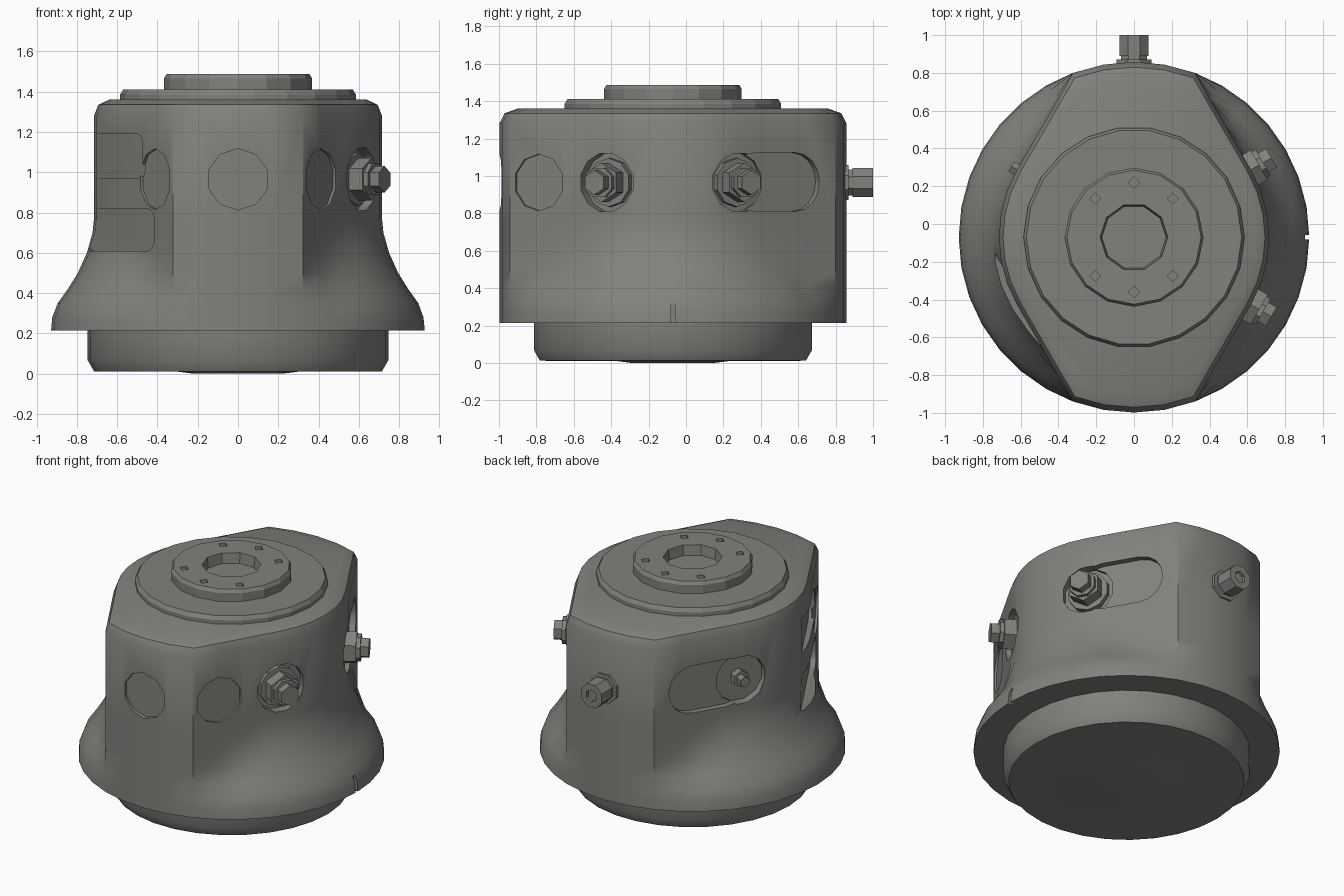
import bpy, bmesh
from math import sin, cos, pi, radians
from mathutils import Matrix, Vector

if "Cube" in bpy.data.objects:
    bpy.data.objects.remove(bpy.data.objects["Cube"])

CENTRE = Vector((0, -0.07, 0))
ZC = 0.965          # height of the ports
WALL = 0.715        # distance of the flat walls from the axis
RIM = 0.928         # full outer radius

dark = bpy.data.materials.new("dark_grey")
dark.diffuse_color = (0.22, 0.22, 0.205, 1)
dark.use_nodes = True
dark.node_tree.nodes["Principled BSDF"].inputs["Base Color"].default_value = dark.diffuse_color


def finish(name, bm):
    bmesh.ops.remove_doubles(bm, verts=bm.verts, dist=1e-5)
    bmesh.ops.recalc_face_normals(bm, faces=bm.faces)
    me = bpy.data.meshes.new(name)
    bm.to_mesh(me)
    bm.free()
    me.materials.append(dark)
    ob = bpy.data.objects.new(name, me)
    bpy.context.collection.objects.link(ob)
    return ob


def loft(name, rings):
    """Skin closed rings of points and cap both ends."""
    bm = bmesh.new()
    vs = [[bm.verts.new(CENTRE + Vector(p)) for p in ring] for ring in rings]
    n = len(vs[0])
    for a, b in zip(vs, vs[1:]):
        for i in range(n):
            j = (i + 1) % n
            bm.faces.new((a[i], a[j], b[j], b[i]))
    bm.faces.new(vs[0][::-1])
    bm.faces.new(vs[-1])
    return finish(name, bm)


def lathe(name, profile, sides):
    return loft(name, [[(r * cos(2 * pi * i / sides), r * sin(2 * pi * i / sides), z)
                        for i in range(sides)] for r, z in profile])


def ngon(r, sides):
    return [(r * cos(2 * pi * (i + .5) / sides), r * sin(2 * pi * (i + .5) / sides))
            for i in range(sides)]


def rounded(t0, t1, z0, z1, r, n=4):
    """Rounded rectangle in (sideways, up) coordinates."""
    pts = []
    for k, (ct, cz) in enumerate([(t1 - r, z1 - r), (t0 + r, z1 - r), (t0 + r, z0 + r), (t1 - r, z0 + r)]):
        for i in range(n + 1):
            a = pi / 2 * (k + i / n)
            pts.append((ct + r * cos(a), cz + r * sin(a)))
    return pts


def prism(name, angle, d0, d1, outline, shift=0, z=ZC):
    """Outline extruded radially from distance d0 to d1 in the given direction."""
    bm = bmesh.new()
    a = [bm.verts.new((d0, t + shift, z + h)) for t, h in outline]
    b = [bm.verts.new((d1, t + shift, z + h)) for t, h in outline]
    n = len(a)
    for i in range(n):
        j = (i + 1) % n
        bm.faces.new((a[i], a[j], b[j], b[i]))
    bm.faces.new(a[::-1])
    bm.faces.new(b)
    bm.transform(Matrix.Translation(CENTRE) @ Matrix.Rotation(radians(angle), 4, 'Z'))
    return finish(name, bm)


def cut(target, cutters):
    for c in cutters:
        m = target.modifiers.new("cut", 'BOOLEAN')
        m.operation, m.solver, m.object = 'DIFFERENCE', 'EXACT', c
    dg = bpy.context.evaluated_depsgraph_get()
    me = bpy.data.meshes.new_from_object(target.evaluated_get(dg))
    target.modifiers.clear()
    target.data = me
    for c in cutters:
        bpy.data.objects.remove(c)


def smooth(ob, degrees):
    bpy.ops.object.select_all(action='DESELECT')
    ob.select_set(True)
    bpy.context.view_layer.objects.active = ob
    bpy.ops.object.shade_smooth_by_angle(angle=radians(degrees))


# Housing: round front and back, four flat walls, flared skirt at the sides
def wall_radius(deg):
    d = deg % 180
    d = min(d, 180 - d)
    return WALL if d <= 30 else min(RIM, WALL / cos(radians(d - 30)))


quarter = [0, 10, 20, 30, 40, 50, 60, 69.6, 80]
angles = quarter + [90] + [180 - a for a in quarter[:0:-1]]
angles += [a + 180 for a in angles]
levels = [(0.215, .928, 1), (0.28, .922, 1), (0.35, .895, 1), (0.42, .845, 1), (0.5, .795, 1),
          (0.6, .75, 1), (0.7, .722, 1), (0.77, .7, 1), (1.28, 0, 1), (1.335, 0, .97), (1.36, 0, .895)]
rings = []
for z, flare, scale in levels:
    ring = []
    for a in angles:
        r = max(flare, wall_radius(a)) * scale
        ring.append((r * cos(radians(a)), r * sin(radians(a)), z))
    rings.append(ring)
housing = loft("housing", rings)

# Recesses in the housing
port, disc = ngon(.16, 12), ngon(.152, 10)
cutters = [prism("front_recess", -90, .9, 1.1, disc),
           prism("notch", 0, .9, 1.0, rounded(-.012, .012, .1, .32, .005, 1), z=0)]
for angle, shift in ((-30, -.415), (210, .415)):
    cutters.append(prism("wall_recess", angle, .70, .9, disc, shift))
for angle, side in ((30, 1), (150, -1)):
    t0, t1 = sorted((-.05 * side, .49 * side))
    cutters.append(prism("slot_recess", angle, .675, 1.0, rounded(t0, t1, -.155, .16, .15)))
for angle in (-30, 30, 150):
    cutters.append(prism("port_recess", angle, .655, 1.0, port))
cutters.append(prism("upper_pocket", 210, .68, 1.0, rounded(-.32, .29, .97, 1.19, .05), z=0))
cutters.append(prism("lower_pocket", 210, .68, 1.0, rounded(-.32, .41, .61, .82, .07), z=0))
cut(housing, cutters)
smooth(housing, 42)

# Base
base = lathe("base", [(.22, 0.003), (.3, .01), (.715, .012), (.748, .07), (.748, .225)], 30)
for v in base.data.vertices:
    if v.co.z < .004:
        v.co.z = 0
smooth(base, 30)

# Top plate and hub with socket and bolt holes
lathe("top_plate", [(.585, 1.35), (.585, 1.385), (.57, 1.41)], 22)
hub = lathe("hub", [(.368, 1.40), (.368, 1.465), (.355, 1.487)], 16)
holes = [lathe("socket", [(.17, 1.42), (.195, 1.6)], 10)]
for a in (45, 90, 135, 225, 270, 315):
    h = lathe("bolt_hole", [(.03, 1.45), (.03, 1.6)], 4)
    h.location = (.29 * cos(radians(a)), .29 * sin(radians(a)), 0)
    holes.append(h)
bpy.context.view_layer.update()
cut(hub, holes)

# Large side connectors
for angle, side in ((-30, "front"), (30, "rear")):
    prism(side + "_connector_washer", angle, .64, .69, ngon(.13, 10))
    prism(side + "_connector_nut", angle, .68, .765, ngon(.105, 6))
    prism(side + "_connector_collar", angle, .75, .79, ngon(.085, 8))
    prism(side + "_connector_tip", angle, .78, .84, ngon(.066, 6))

# Small left connector
prism("small_connector_nut", 150, .64, .70, ngon(.055, 6))
prism("small_connector_tip", 150, .69, .75, ngon(.035, 6))

# Rear connector
prism("rear_flange", 90, .89, .94, ngon(.1, 8))
prism("rear_neck", 90, .93, .98, ngon(.075, 8))
rear_cap = prism("rear_cap", 90, .96, 1.07, ngon(.083, 8))
cut(rear_cap, [prism("rear_socket", 90, 1.05, 1.2, ngon(.04, 6))])
